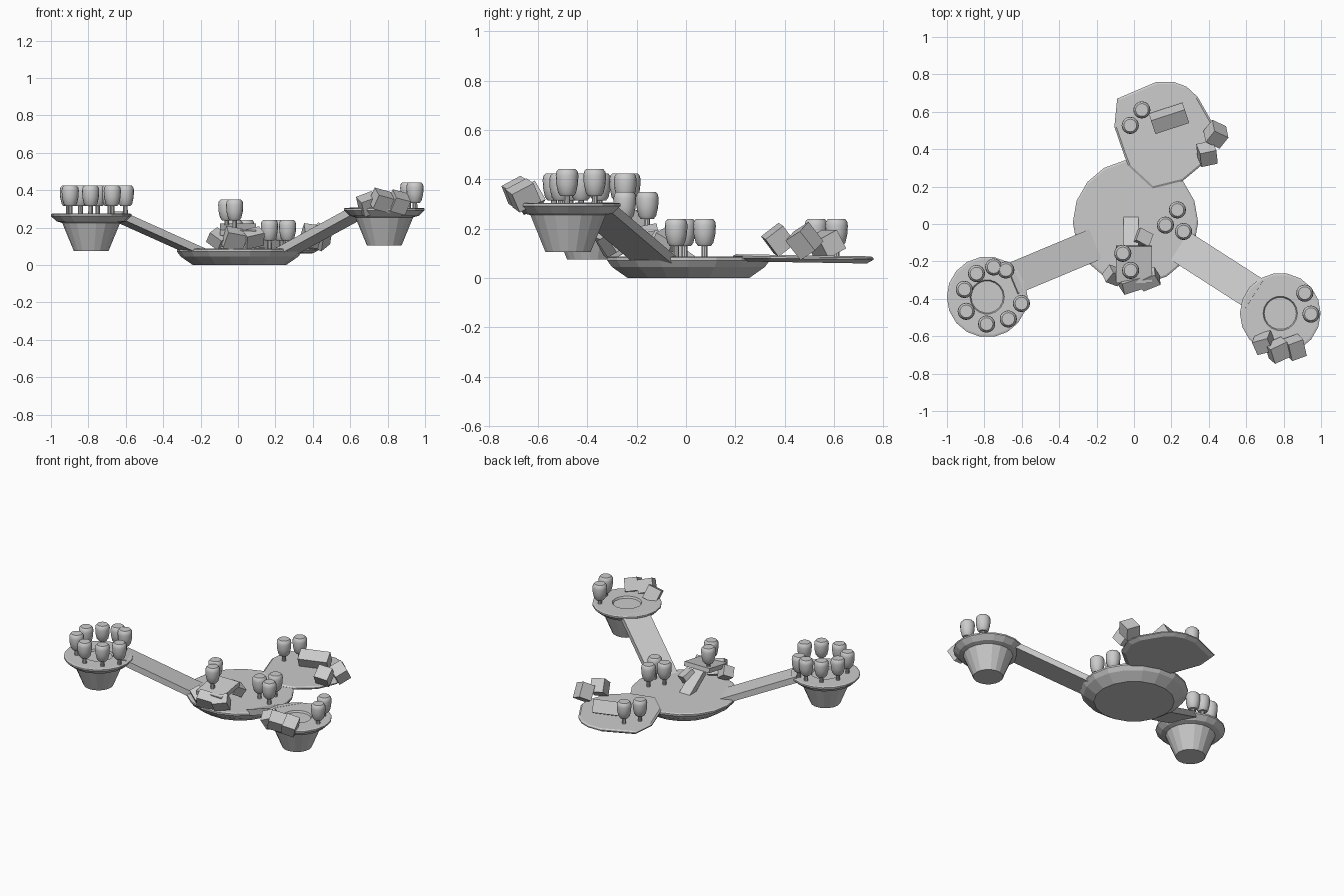
import bpy, bmesh, math
from mathutils import Vector, Matrix, Euler

if "Cube" in bpy.data.objects:
    bpy.data.objects.remove(bpy.data.objects["Cube"])


def finish(name, bm, smooth=False):
    bmesh.ops.recalc_face_normals(bm, faces=bm.faces)
    me = bpy.data.meshes.new(name)
    bm.to_mesh(me)
    bm.free()
    ob = bpy.data.objects.new(name, me)
    bpy.context.collection.objects.link(ob)
    if smooth:
        bpy.ops.object.select_all(action='DESELECT')
        ob.select_set(True)
        bpy.context.view_layer.objects.active = ob
        bpy.ops.object.shade_smooth_by_angle(angle=math.radians(35))
    return ob


def lathe(name, loc, profile, sides, smooth=False):
    # rings of (radius, height) joined and capped at both ends
    bm = bmesh.new()
    rings = [[bm.verts.new((loc[0] + r * math.cos(2 * math.pi * i / sides),
                            loc[1] + r * math.sin(2 * math.pi * i / sides),
                            loc[2] + z)) for i in range(sides)] for r, z in profile]
    for a, b in zip(rings, rings[1:]):
        for i in range(sides):
            j = (i + 1) % sides
            bm.faces.new((a[i], a[j], b[j], b[i]))
    bm.faces.new(rings[0][::-1])
    bm.faces.new(rings[-1])
    return finish(name, bm, smooth)


def box(name, loc, size, rot=(0, 0, 0)):
    bm = bmesh.new()
    bmesh.ops.create_cube(bm, size=1)
    m = Euler([math.radians(a) for a in rot]).to_matrix().to_4x4()
    bm.transform(Matrix.Translation(loc) @ m @ Matrix.Diagonal((*size, 1)))
    return finish(name, bm)


def bridge(name, a, b, width, thick):
    # sloping ramp; a and b lie on the centre line of its top face
    a, b = Vector(a), Vector(b)
    d = b - a
    side = d.cross(Vector((0, 0, 1))).normalized()
    up = side.cross(d).normalized()
    bm = bmesh.new()
    bmesh.ops.create_cube(bm, size=1)
    m = Matrix((d, side * width, up * thick)).transposed().to_4x4()
    bm.transform(Matrix.Translation((a + b) / 2 - up * thick / 2) @ m)
    return finish(name, bm)


def tree(x, y, z):
    lathe("tree_trunk", (x, y, z), [(0.013, -0.01), (0.012, 0.06)], 10, True)
    lathe("tree_crown", (x, y, z),
          [(0.026, 0.042), (0.036, 0.055), (0.044, 0.09), (0.046, 0.125),
           (0.043, 0.142), (0.034, 0.152)], 16, True)


# central island
lathe("central_island", (0.008, 0.01, 0),
      [(0.25, 0), (0.315, 0.045), (0.335, 0.072), (0.335, 0.083), (0.325, 0.088)], 18)

# thin irregular rear island with chamfered underside
outline = [(-0.09, 0.67), (0.12, 0.76), (0.21, 0.76), (0.28, 0.735), (0.34, 0.68),
           (0.42, 0.54), (0.43, 0.455), (0.38, 0.33), (0.26, 0.23), (0.1, 0.19),
           (-0.03, 0.31), (-0.05, 0.36), (-0.105, 0.52)]
bm = bmesh.new()
layers = []
for s, z in ((0.9, 0.063), (1, 0.078), (1, 0.085), (0.96, 0.092)):
    layers.append([bm.verts.new((0.165 + (x - 0.165) * s, 0.49 + (y - 0.49) * s,
                                 z - (y - 0.49) * 0.015)) for x, y in outline])
n = len(outline)
for a, b in zip(layers, layers[1:]):
    for i in range(n):
        bm.faces.new((a[i], a[(i + 1) % n], b[(i + 1) % n], b[i]))
bm.faces.new(layers[0][::-1])
bm.faces.new(layers[-1])
finish("rear_island", bm)

# raised pot islands with a shallow round pool
for name, loc in (("left_island", (-0.785, -0.39, 0.075)),
                  ("right_island", (0.782, -0.478, 0.105))):
    lathe(name, loc, [(0.093, 0), (0.155, 0.15), (0.185, 0.158), (0.216, 0.187), (0.216, 0.197),
                      (0.205, 0.2), (0.092, 0.2), (0.086, 0.188)], 18)

# ramps up to the pot islands
bridge("left_bridge", (-0.2, -0.105, 0.085), (-0.65, -0.293, 0.287), 0.172, 0.04)
bridge("right_bridge", (0.24, -0.113, 0.085), (0.645, -0.373, 0.306), 0.18, 0.04)

# trees grouped by ground height
groves = {
    0.272: [(-0.75, -0.23), (-0.685, -0.246), (-0.842, -0.265), (-0.907, -0.35),
            (-0.897, -0.467), (-0.788, -0.535), (-0.672, -0.508), (-0.602, -0.425)],
    0.29: [(0.913, -0.37), (0.946, -0.482)],
    0.088: [(0.232, 0.075), (0.168, -0.006), (0.265, -0.04), (0.042, 0.61), (-0.02, 0.527)],
    0.197: [(-0.06, -0.157), (-0.018, -0.248)],
}
for z, spots in groves.items():
    for x, y in spots:
        tree(x, y, z)

# leaning blocks: location, size, rotation in degrees
blocks = {
    "central_block": [
        ((0.0, -0.215, 0.19), (0.19, 0.2, 0.03), (10, 0, 0)),
        ((-0.02, -0.31, 0.14), (0.11, 0.07, 0.1), (32, 10, 18)),
        ((0.08, -0.295, 0.145), (0.1, 0.07, 0.08), (32, -12, 22)),
        ((-0.11, -0.275, 0.14), (0.08, 0.07, 0.07), (30, 35, -20)),
        ((-0.015, -0.05, 0.125), (0.08, 0.2, 0.04), (-35, 0, 0)),
        ((0.045, -0.08, 0.15), (0.08, 0.08, 0.06), (-30, 15, -28)),
    ],
    "rear_block": [
        ((0.187, 0.565, 0.138), (0.19, 0.085, 0.085), (28, 0, 18)),
        ((0.438, 0.48, 0.15), (0.09, 0.085, 0.1), (30, 25, -25)),
        ((0.39, 0.375, 0.155), (0.09, 0.09, 0.09), (38, 8, 12)),
    ],
    "right_block": [
        ((0.695, -0.635, 0.325), (0.09, 0.08, 0.09), (25, -20, 15)),
        ((0.77, -0.675, 0.345), (0.1, 0.09, 0.085), (28, 14, 25)),
        ((0.86, -0.66, 0.335), (0.085, 0.1, 0.085), (28, 14, 20)),
    ],
}
for name, items in blocks.items():
    for loc, size, rot in items:
        box(name, loc, size, rot)
